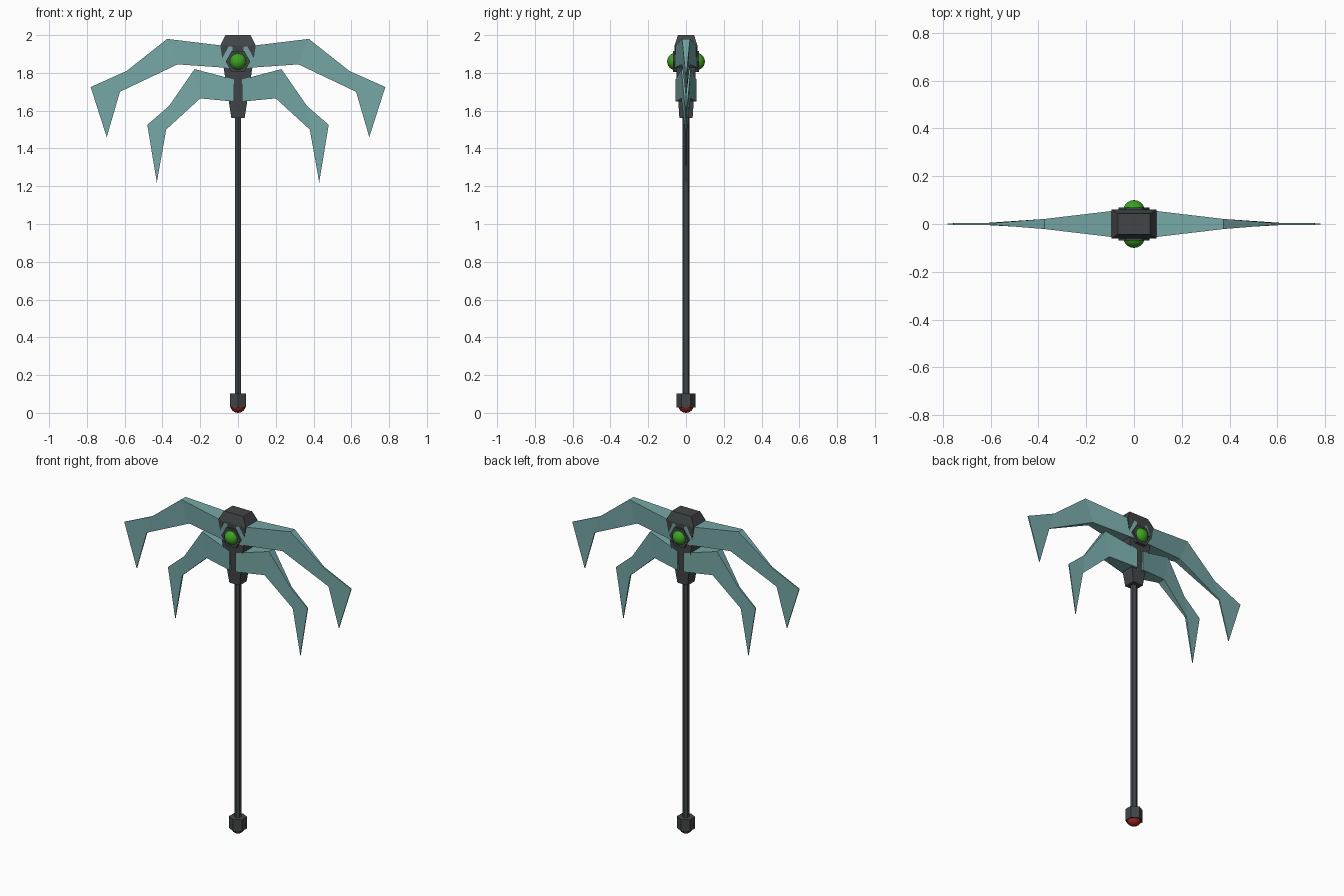
import bpy
import bmesh
from math import pi
from mathutils import Matrix

cube = bpy.data.objects.get("Cube")
if cube:
    bpy.data.objects.remove(cube, do_unlink=True)


def material(name, rgb):
    mat = bpy.data.materials.new(name)
    mat.use_nodes = True
    color = (*rgb, 1)
    mat.diffuse_color = color
    mat.node_tree.nodes["Principled BSDF"].inputs["Base Color"].default_value = color
    return mat


teal = material("teal blade", (0.18, 0.39, 0.38))
grey = material("dark grey metal", (0.055, 0.061, 0.065))
green = material("green gem", (0.045, 0.36, 0.015))
red = material("red cap", (0.32, 0.02, 0.015))


def finish(name, bm, mat, smooth=False):
    bmesh.ops.recalc_face_normals(bm, faces=bm.faces)
    mesh = bpy.data.meshes.new(name)
    bm.to_mesh(mesh)
    bm.free()
    mesh.materials.append(mat)
    for face in mesh.polygons:
        face.use_smooth = smooth
    obj = bpy.data.objects.new(name, mesh)
    bpy.context.collection.objects.link(obj)


def loft(name, rings, mat):
    """Skin a row of four-cornered rings and close both ends."""
    bm = bmesh.new()
    loops = [[bm.verts.new(p) for p in ring] for ring in rings]
    for a, b in zip(loops, loops[1:]):
        for i in range(4):
            j = (i + 1) % 4
            bm.faces.new((a[i], a[j], b[j], b[i]))
    bm.faces.new(loops[0])
    bm.faces.new(loops[-1])
    finish(name, bm, mat)


def prism(name, radius, depth, matrix, mat):
    bm = bmesh.new()
    bmesh.ops.create_cone(bm, cap_ends=True, segments=6, radius1=radius,
                          radius2=radius, depth=depth, matrix=matrix)
    finish(name, bm, mat)


def ball(name, radius, center, mat):
    bm = bmesh.new()
    bmesh.ops.create_uvsphere(bm, u_segments=20, v_segments=12, radius=radius,
                              matrix=Matrix.Translation(center))
    finish(name, bm, mat, smooth=True)


def blade(name, stations, side):
    """Each station: outer x, z, inner x, z, half thickness."""
    rings = [[(side * ox, -t, oz), (side * ox, t, oz),
              (side * ix, t, iz), (side * ix, -t, iz)]
             for ox, oz, ix, iz, t in stations]
    loft(name, rings, teal)


# Tapered head block
head = [(0.035, 0.035, 1.56), (0.094, 0.06, 1.945), (0.067, 0.043, 2.0)]
loft("head", [[(-x, -y, z), (x, -y, z), (x, y, z), (-x, y, z)]
              for x, y, z in head], grey)

# Clawed blades, mirrored left and right
upper = [(0.03, 1.938, 0.03, 1.825, 0.062),
         (0.375, 1.98, 0.32, 1.845, 0.021),
         (0.59, 1.81, 0.625, 1.70, 0.004),
         (0.78, 1.725, 0.695, 1.46, 0.003)]
lower = [(0.02, 1.765, 0.02, 1.648, 0.055),
         (0.23, 1.82, 0.20, 1.665, 0.025),
         (0.365, 1.625, 0.38, 1.50, 0.006),
         (0.48, 1.525, 0.43, 1.22, 0.003)]
for label, side in (("left", 1), ("right", -1)):
    blade("upper_blade_" + label, upper, side)
    blade("lower_blade_" + label, lower, side)

# Gem setting through the head, with a gem on each face
prism("gem_setting", 0.065, 0.14,
      Matrix.Translation((0, 0, 1.86)) @ Matrix.Rotation(pi / 2, 4, "X")
      @ Matrix.Rotation(pi / 2, 4, "Z"), grey)
for label, side in (("front", -1), ("back", 1)):
    ball("gem_" + label, 0.046, (0, side * 0.054, 1.86), green)

# Shaft, pommel and its cap
prism("shaft", 0.019, 1.5, Matrix.Translation((0, 0, 0.83)), grey)
prism("pommel", 0.05, 0.073, Matrix.Translation((0, 0, 0.066)), grey)
ball("pommel_cap", 0.041, (0, 0, 0.041), red)
